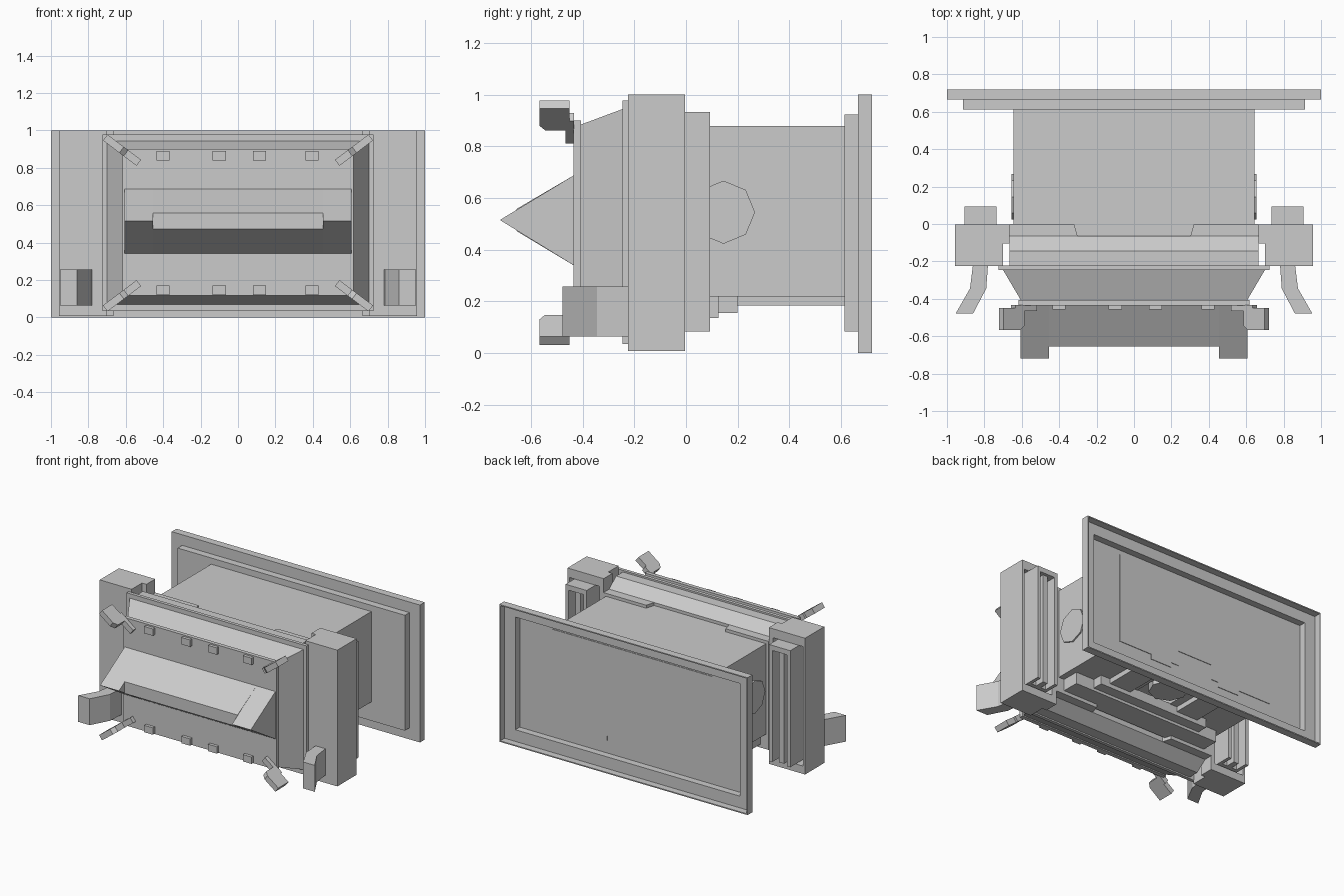
import bpy, bmesh, math
from mathutils import Matrix

if "Cube" in bpy.data.objects:
    bpy.data.objects.remove(bpy.data.objects["Cube"])

MID = 0.505  # height of the horizontal symmetry plane


def finish(name, bm, mirror=""):
    bmesh.ops.recalc_face_normals(bm, faces=bm.faces)
    me = bpy.data.meshes.new(name)
    bm.to_mesh(me)
    bm.free()
    ob = bpy.data.objects.new(name, me)
    bpy.context.collection.objects.link(ob)
    if mirror:
        m = ob.modifiers.new("Mirror", 'MIRROR')
        m.use_axis = ["x" in mirror, False, "z" in mirror]
        m.use_mirror_merge = False
        if "z" in mirror:
            ob.location.z = MID
    return ob


def prism(name, pts, axis, lo, hi, mirror="", matrix=None):
    """Extrude a 2D profile along one axis."""
    put = {"x": lambda p, d: (d, p[0], p[1]),
           "y": lambda p, d: (p[0], d, p[1]),
           "z": lambda p, d: (p[0], p[1], d)}[axis]
    bm = bmesh.new()
    a = [bm.verts.new(put(p, lo)) for p in pts]
    b = [bm.verts.new(put(p, hi)) for p in pts]
    bm.faces.new(a)
    bm.faces.new(b[::-1])
    for i in range(len(pts)):
        j = (i + 1) % len(pts)
        bm.faces.new((a[i], a[j], b[j], b[i]))
    if matrix:
        bm.transform(matrix)
    return finish(name, bm, mirror)


def box(name, x0, x1, y0, y1, z0, z1, mirror=""):
    return prism(name, [(x0, y0), (x1, y0), (x1, y1), (x0, y1)], "z", z0, z1, mirror)


def rect_loft(name, sections):
    """Skin rectangular sections given as (half width, z0, z1, y)."""
    bm = bmesh.new()
    rings = [[bm.verts.new(c) for c in
              ((-w, y, z0), (w, y, z0), (w, y, z1), (-w, y, z1))]
             for w, z0, z1, y in sections]
    for r, s in zip(rings, rings[1:]):
        for i in range(4):
            j = (i + 1) % 4
            bm.faces.new((r[i], r[j], s[j], s[i]))
    bm.faces.new(rings[0])
    bm.faces.new(rings[-1])
    return finish(name, bm)


def octagon(cx, cy, r):
    return [(cx + r * math.cos(i * math.pi / 4), cy + r * math.sin(i * math.pi / 4))
            for i in range(8)]


# Rear flange: stepped open tray
rect_loft("rear_flange", [
    (.915, .083, .923, .613), (.915, .083, .923, .665), (1, 0, 1, .665), (1, 0, 1, .72),
    (.992, .008, .992, .72), (.992, .008, .992, .67),
    (.905, .093, .913, .67), (.905, .093, .913, .62)])

# Main body with a channel along its underside
prism("body", [(-.645, .878), (.645, .878), (.645, .22), (.14, .22), (.14, .33),
               (-.14, .33), (-.14, .22), (-.645, .22)], "y", -.2, .624)
prism("side_disc", octagon(.145, .545, .122), "x", .63, .655, "x")

# Underside details
box("bottom_rail", .2, .375, 0, .624, .184, .225, "x")
box("bottom_front_bar", -.6, .6, -.05, .125, .135, .225)
box("bottom_inner_bar", -.45, .45, .1, .2, .155, .225)
prism("bottom_hub", octagon(0, .35, .13), "z", .2, .34)

# Collar behind the front frame
prism("collar", [(-.23, .965), (-.145, .965), (-.065, .9), (-.065, .11),
                 (-.145, .045), (-.23, .045)], "x", -.665, .665)
prism("collar_rear_step", [(.32, 0), (.665, 0), (.665, -.07), (.30, -.07)],
      "z", .11, .9, "x")

# Front frame: flange, tapered funnel and face plate
rect_loft("front_frame", [
    (.725, .035, .977, -.222), (.725, .035, .977, -.246), (.70, .07, .944, -.246),
    (.605, .125, .884, -.407), (.617, .117, .9, -.407), (.617, .117, .9, -.436)])

# Wedge: blunt centre with a sharp horn at each end
prism("wedge_centre", [(-.43, .69), (-.655, .558), (-.655, .472), (-.43, .337)],
      "x", -.455, .455)
prism("wedge_horn", [(-.43, .69), (-.72, .515), (-.43, .337)], "x", .455, .607, "x")

# Small tabs along the top and bottom of the face plate
for i, x in enumerate((-.4, -.1, .115, .395)):
    box(f"face_tab_{i}", x - .035, x + .035, -.458, -.43, .335, .385, "z")

# Diagonal corner clips
a = math.radians(37)
clip_frame = Matrix(((-math.cos(a), 0, -math.sin(a), .71),
                     (0, 1, 0, 0),
                     (-math.sin(a), 0, math.cos(a), .962 - MID),
                     (0, 0, 0, 1)))
prism("corner_clip", [(0, -.45), (0, -.567), (.11, -.567), (.14, -.545), (.14, -.466),
                      (.225, -.466), (.225, -.434), (.08, -.434), (.08, -.45)],
      "z", -.02, .02, "xz", clip_frame)

# Side pillars: front slab, walls and caps around a rear channel
box("pillar_front", .70, .957, -.224, -.1, .008, 1, "x")
box("pillar_outer_wall", .94, .957, -.1, -.003, .008, 1, "x")
box("pillar_inner_wall", .665, .70, -.105, -.003, .008, 1, "x")
box("pillar_top_cap", .70, .94, -.1, -.003, .935, 1, "x")
box("pillar_bottom_cap", .70, .94, -.1, -.003, .008, .065, "x")

# Rail standing in the pillar channel
box("rail_outer_board", .88, .905, -.1, .093, .083, .932, "x")
box("rail_inner_board", .735, .76, -.1, .093, .083, .932, "x")
box("rail_web", .76, .88, -.1, 0, .083, .932, "x")
box("rail_slat", .80, .84, 0, .07, .083, .895, "x")
box("rail_cap", .76, .88, 0, .093, .895, .932, "x")

# Bent claws on the pillar fronts
prism("claw", [(.78, -.21), (.86, -.21), (.877, -.345), (.953, -.478),
               (.86, -.478), (.79, -.345)], "z", .065, .257, "x")
